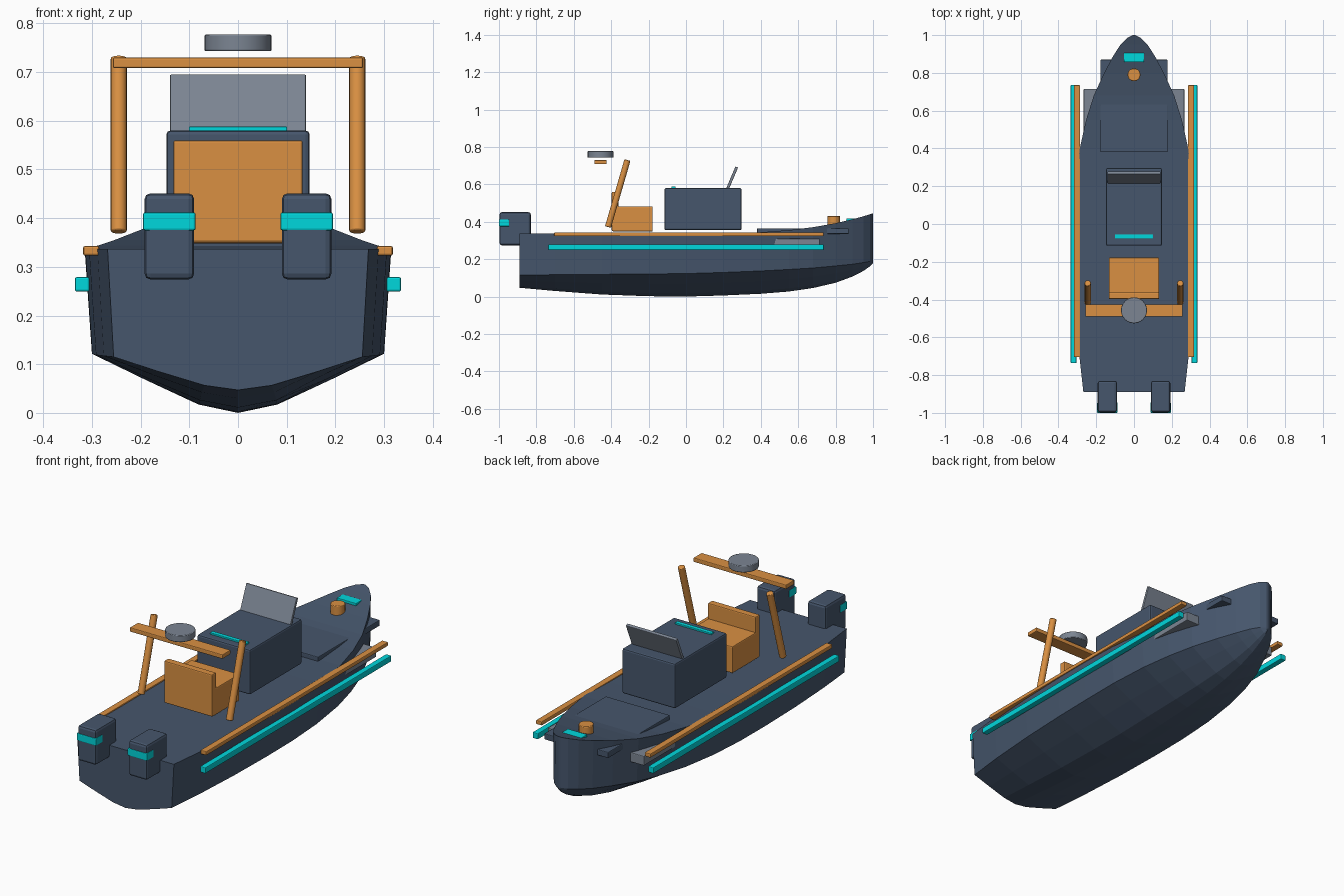
import bpy, bmesh
from mathutils import Vector

if "Cube" in bpy.data.objects:
    bpy.data.objects.remove(bpy.data.objects["Cube"])


def material(name, rgb):
    m = bpy.data.materials.new(name)
    m.diffuse_color = (*rgb, 1)
    m.use_nodes = True
    m.node_tree.nodes["Principled BSDF"].inputs["Base Color"].default_value = m.diffuse_color
    return m


NAVY = material("navy", (0.061, 0.093, 0.15))
ORANGE = material("orange", (0.70, 0.28, 0.055))
CYAN = material("cyan", (0.0, 0.68, 0.72))
GREY = material("grey", (0.20, 0.235, 0.29))


def finish(name, bm, mat, bevel=0, smooth=True):
    bmesh.ops.recalc_face_normals(bm, faces=bm.faces)
    mesh = bpy.data.meshes.new(name)
    bm.to_mesh(mesh)
    bm.free()
    ob = bpy.data.objects.new(name, mesh)
    bpy.context.collection.objects.link(ob)
    mesh.materials.append(mat)
    if bevel:
        mod = ob.modifiers.new("bevel", 'BEVEL')
        mod.width, mod.segments = bevel, 2
    if smooth:
        bpy.context.view_layer.objects.active = ob
        ob.select_set(True)
        bpy.ops.object.shade_smooth_by_angle()
        ob.select_set(False)
    return ob


def box(name, mat, x, y, z, bevel=0.004):
    """Box from (min, max) ranges."""
    bm = bmesh.new()
    bmesh.ops.create_cube(bm, size=1)
    for v in bm.verts:
        v.co = Vector([(r[0] + r[1]) / 2 + c * (r[1] - r[0]) for r, c in zip((x, y, z), v.co)])
    return finish(name, bm, mat, bevel, False)


def rod(name, mat, a, b, r, sides=20, bevel=0.003):
    """Cylinder between two points."""
    a, b = Vector(a), Vector(b)
    bm = bmesh.new()
    bmesh.ops.create_cone(bm, cap_ends=True, segments=sides, radius1=r, radius2=r, depth=(b - a).length)
    bm.transform(Vector((0, 0, 1)).rotation_difference(b - a).to_matrix().to_4x4())
    bmesh.ops.translate(bm, verts=bm.verts, vec=(a + b) / 2)
    return finish(name, bm, mat, bevel)


# hull: lofted stations of (y, deck half-width, chine z, keel z)
stations = [
    (-0.89, 0.268, 0.115, 0.047), (-0.70, 0.289, 0.117, 0.030),
    (-0.45, 0.306, 0.119, 0.011), (-0.20, 0.314, 0.121, 0.002),
    (0.00, 0.315, 0.123, 0.000), (0.20, 0.309, 0.129, 0.006),
    (0.40, 0.287, 0.137, 0.015), (0.55, 0.254, 0.145, 0.027),
    (0.68, 0.213, 0.153, 0.046), (0.80, 0.158, 0.164, 0.074),
    (0.89, 0.110, 0.173, 0.107), (0.95, 0.071, 0.182, 0.138),
    (0.985, 0.036, 0.188, 0.163), (1.00, 0.006, 0.192, 0.178)]
bm = bmesh.new()
rings = []
for y, w, cz, kz in stations:
    deck = 0.337 + 0.108 * max(y, 0) ** 3
    c = w * 0.953
    half = [(w, deck), (c, cz), (c * 0.64, kz + 0.56 * (cz - kz)), (c * 0.27, kz + 0.14 * (cz - kz))]
    section = half + [(0, kz)] + [(-x, z) for x, z in reversed(half)]
    rings.append([bm.verts.new((x, y, z)) for x, z in section])
for a, b in zip(rings, rings[1:]):
    n = len(a)
    for i in range(n):
        bm.faces.new((a[i], a[(i + 1) % n], b[(i + 1) % n], b[i]))
bm.faces.new(rings[0])
bm.faces.new(rings[-1])
finish("hull", bm, NAVY, smooth=False)

# foredeck hatch and side window strip
box("foredeck_hatch", NAVY, (-0.178, 0.178), (0.38, 0.87), (0.335, 0.365))
box("bow_side_panel", GREY, (-0.267, 0.267), (0.30, 0.715), (0.262, 0.31))

# console, dash strip, tilted windscreen
box("console", NAVY, (-0.147, 0.147), (-0.115, 0.297), (0.355, 0.58), 0.008)
box("dash_strip", CYAN, (-0.101, 0.101), (-0.077, -0.055), (0.572, 0.588), 0.002)
screen = box("windscreen", GREY, (-0.14, 0.14), (-0.0075, 0.0075), (-0.065, 0.065), 0.003)
screen.location = (0, 0.246, 0.633)
screen.rotation_euler.x = -0.40

# helm seat
box("seat", ORANGE, (-0.133, 0.133), (-0.392, -0.178), (0.348, 0.482), 0.005)
box("seat_back", ORANGE, (-0.133, 0.133), (-0.397, -0.362), (0.35, 0.56), 0.005)

# arch crossbar and radar
box("arch_crossbar", ORANGE, (-0.257, 0.257), (-0.49, -0.425), (0.708, 0.73))
rod("radar_dome", GREY, (0, -0.457, 0.743), (0, -0.457, 0.777), 0.069, 24)

# mirrored parts: rails, fenders, arch posts, outboard motors
for side, s in (("left", -1), ("right", 1)):
    def span(a, b):
        return tuple(sorted((s * a, s * b)))
    box(side + "_gunwale_rail", ORANGE, span(0.285, 0.318), (-0.705, 0.735), (0.323, 0.343))
    box(side + "_fender_strip", CYAN, span(0.305, 0.335), (-0.737, 0.737), (0.249, 0.279))
    rod(side + "_arch_post", ORANGE, (s * 0.245, -0.417, 0.372), (s * 0.245, -0.313, 0.730), 0.0165)
    box(side + "_motor", NAVY, span(0.09, 0.192), (-0.997, -0.83), (0.274, 0.451), 0.012)
    box(side + "_motor_band", CYAN, span(0.087, 0.195), (-1.0, -0.945), (0.375, 0.412))

# bow fittings
rod("bow_bollard", ORANGE, (0, 0.79, 0.375), (0, 0.79, 0.431), 0.034)
box("bow_plate", CYAN, (-0.054, 0.054), (0.858, 0.906), (0.395, 0.418), 0.003)
